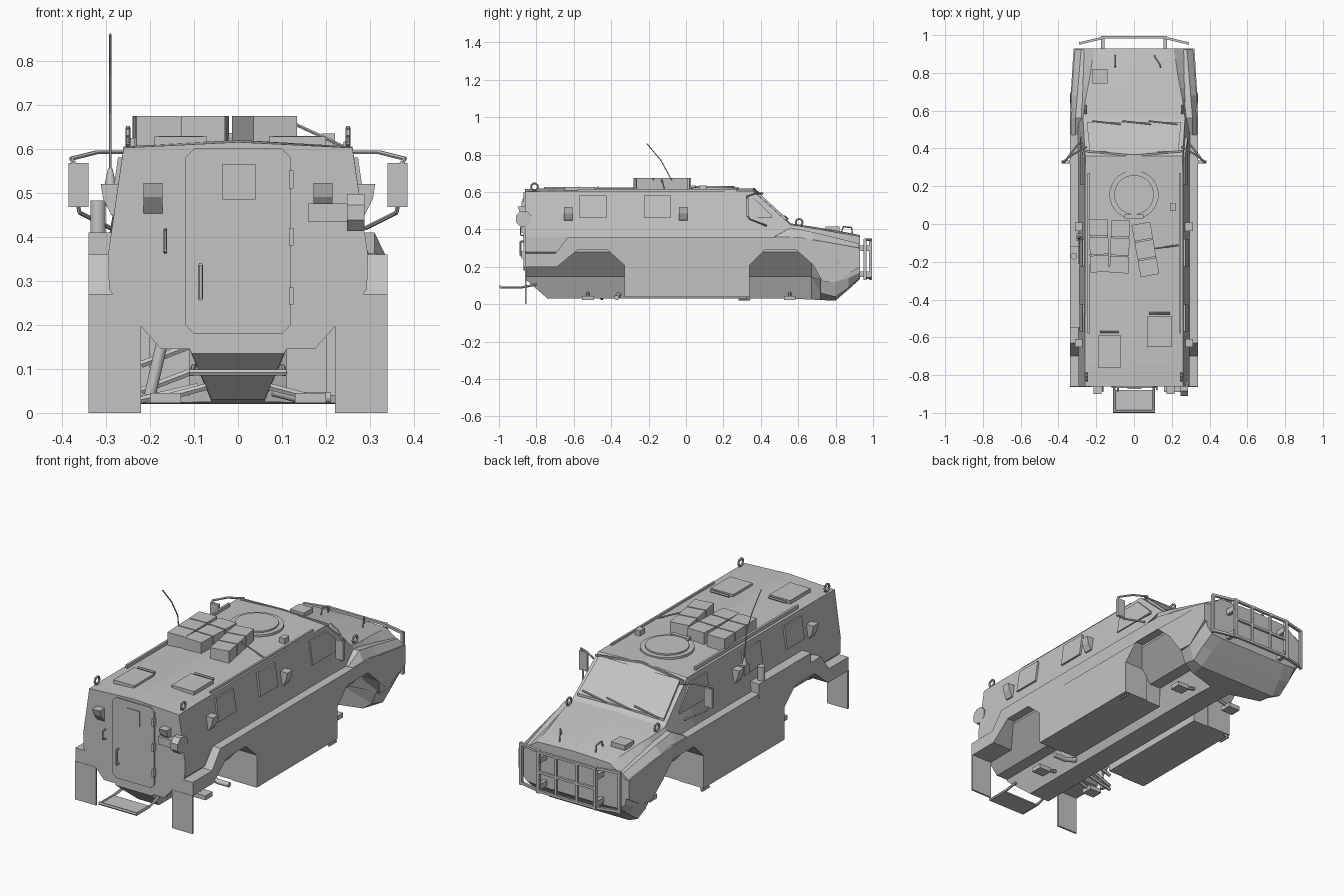
import bpy, bmesh, math
from mathutils import Vector, Matrix

grey = bpy.data.materials.new("armour_grey")
grey.diffuse_color = (0.55, 0.55, 0.55, 1)


def finish(name, bm, smooth=False):
    bmesh.ops.recalc_face_normals(bm, faces=bm.faces)
    me = bpy.data.meshes.new(name)
    bm.to_mesh(me)
    bm.free()
    me.materials.append(grey)
    ob = bpy.data.objects.new(name, me)
    bpy.context.collection.objects.link(ob)
    if smooth:
        for p in me.polygons:
            p.use_smooth = len(p.vertices) == 4
    return ob


def loft(name, rings):
    bm = bmesh.new()
    vs = [[bm.verts.new(p) for p in r] for r in rings]
    n = len(rings[0])
    for a, b in zip(vs, vs[1:]):
        for i in range(n):
            j = (i + 1) % n
            bm.faces.new((a[i], a[j], b[j], b[i]))
    bm.faces.new(vs[0])
    bm.faces.new(vs[-1])
    return finish(name, bm)


def box(name, lo, hi, rot=None):
    lo, hi = Vector(lo), Vector(hi)
    bm = bmesh.new()
    bmesh.ops.create_cube(bm, size=1)
    m = Matrix.Translation((lo + hi) / 2)
    if rot:
        m = m @ Matrix.Rotation(math.radians(rot[0]), 4, rot[1])
    bm.transform(m @ Matrix.Diagonal((*(hi - lo), 1)))
    return finish(name, bm)


def cyl(name, p, q, r, n=12, r2=None):
    p, q = Vector(p), Vector(q)
    bm = bmesh.new()
    bmesh.ops.create_cone(bm, cap_ends=True, segments=n, radius1=r,
                          radius2=r if r2 is None else r2, depth=(q - p).length)
    rot = (q - p).to_track_quat('Z', 'Y').to_matrix().to_4x4()
    bm.transform(Matrix.Translation((p + q) / 2) @ rot @ Matrix.Rotation(math.pi / n, 4, 'Z'))
    return finish(name, bm, n > 8)


def bars(name, pts, r=0.006, n=6):
    for p, q in zip(pts, pts[1:]):
        cyl(name, p, q, r, n)


def side_x(z):
    return 0.295 - (z - 0.36) * 0.143


# Hull: lofted half sections, bottom to roof edge, then ridge height
V = [(.11, .145), (.175, .145), (.293, .28)]
sections = [
    (-.86, [(.105, .135)] + V + [(.295, .36), (.26, .602)], .615),
    (-.74, [(.06, .03)] + V + [(.295, .36), (.26, .605)], .62),
    (.36, [(.06, .03)] + V + [(.295, .36), (.258, .605)], .618),
    (.56, [(.06, .03)] + V + [(.30, .36), (.27, .425)], .432),
    (.67, [(.06, .025)] + V + [(.30, .35), (.255, .408)], .416),
    (.72, [(.22, .022), (.27, .06), (.30, .13), (.32, .25), (.305, .34), (.245, .40)], .408),
    (.80, [(.23, .02), (.28, .04), (.305, .12), (.32, .23), (.31, .32), (.23, .385)], .395),
    (.87, [(.22, .08), (.28, .09), (.305, .14), (.315, .23), (.31, .305), (.22, .373)], .382),
    (.93, [(.20, .135), (.27, .14), (.30, .17), (.31, .24), (.31, .29), (.21, .362)], .37),
]
loft("hull", [[(x, y, z) for x, z in h] + [(0, y, r)] + [(-x, y, z) for x, z in reversed(h)]
              for y, h, r in sections])

# Side skirts with wheel arches, tapering towards the nose
skirt = [(-.86, .27), (-.86, .20), (-.69, .20), (-.58, .29), (-.42, .29), (-.33, .21), (-.33, .04),
         (.34, .04), (.34, .21), (.42, .29), (.59, .29), (.68, .21), (.73, .12), (.80, .12),
         (.93, .20), (.93, .30), (.60, .36), (-.63, .36), (-.70, .27)]
for s in (-1, 1):
    def outer(y, z):
        return .34 - max(0, y - .68) * .08 - (max(0, .2 - z) * .3 if y > .69 else 0)
    loft("side_skirt", [[(s * .2, y, z) for y, z in skirt], [(s * outer(y, z), y, z) for y, z in skirt]])
    # sloping shoulder over the front fender
    loft("fender_shoulder", [[(s * .2, y, z - .02), (s * a, y, z), (s * b, y, t), (s * .2, y, t)]
                             for y, z, a, b, t in ((.47, .358, .335, .31, .362), (.56, .358, .335, .31, .41),
                                                   (.68, .342, .335, .30, .385), (.925, .299, .315, .28, .325))])
    # mudflaps
    box("mudflap", (s * .22, -.862, 0), (s * .34, -.852, .2))
    # windows, plates leaning with the wall
    for y0, y1 in ((-.57, -.425), (-.225, -.08)):
        box("side_window", (s * side_x(.52) - .009, y0, .46), (s * side_x(.52) + .009, y1, .58),
            (-s * 8.1, 'Y'))
    win = [(.21, .46), (.21, .58), (.35, .58), (.46, .475), (.46, .46)]
    loft("cab_window", [[(s * (side_x(z) + d), y, z) for y, z in win] for d in (-.012, .006)])
    # wedge lamps on the flanks and on the rear
    for y in (-.63, -.015):
        loft("side_lamp", [[(s * .26, y + a, .445), (s * .26, y + a, .52), (s * .312, y + a, .52),
                            (s * .306, y + a, .485), (s * .288, y + a, .45)] for a in (-.022, .022)])
    loft("rear_lamp", [[(s * .193 + a, -.855, .447), (s * .193 + a, -.855, .522),
                        (s * .193 + a, -.90, .522), (s * .193 + a, -.89, .49)] for a in (-.022, .022)])
    # mirrors and arms
    box("mirror", (s * .34, .32, .468), (s * .385, .335, .567))
    bars("mirror_arm", [(s * .25, .41, .592), (s * .32, .37, .592), (s * .38, .327, .577),
                        (s * .365, .327, .56)], .005)
    bars("mirror_brace", [(s * .365, .327, .48), (s * .36, .34, .455), (s * .29, .43, .42)], .005)
    # lifting eyes
    for x, y, z in ((.25, -.81, .61), (.255, .605, .42)):
        ring = [(s * x, y + .019 * math.cos(a * math.pi / 4), z + .018 + .019 * math.sin(a * math.pi / 4))
                for a in range(9)]
        bars("lifting_eye", ring, .006)
    # bull bar wings
    w = [(s * .165, .985), (s * .285, .957)]
    for z in (.14, .345):
        bars("bull_bar_wing", [(x, y, z) for x, y in w], .009, 4)
    bars("bull_bar_end", [(s * .285, .957, .13), (s * .285, .957, .35)], .01, 4)
    bars("bull_bar_post", [(s * .165, .987, .13), (s * .165, .987, .352)], .012, 4)
    bars("bull_bar_inner_post", [(s * .06, .988, .14), (s * .06, .988, .345)], .009, 4)
    for z in (.16, .30):
        box("bull_bar_mount", (s * .165 - .01, .91, z - .015), (s * .165 + .01, .985, z + .015))
    # lower axle mounts
    for y in (-.525, .555):
        box("axle_mount", (s * .165 - .035, y - .03, .022), (s * .165 + .035, y + .03, .045))
        bars("axle_link", [(s * .07, y, .06), (s * .165, y, .035)], .009)
    # step brackets under the skirt
    bars("side_step", [(s * .31, .32, .05), (s * .33, .34, .025), (s * .33, .28, .025)], .006)
    # rear step arms
    bars("rear_step_arm", [(s * .10, -.80, .105), (s * .105, -.88, .09), (s * .105, -.99, .09)], .007)

# Belly lockers between the axles
for s in (-1, 1):
    box("belly_locker", (s * .11, -.325, .04), (s * .33, .335, .25))
box("locker_left_top", (-.34, -.55, .30), (-.28, -.12, .41))
cyl("air_filter", (-.318, -.17, .41), (-.318, -.17, .482), .018)

# Roof gutters
box("roof_rail", (-.246, -.58, .60), (-.234, .27, .624))
box("roof_rail", (.24, -.58, .60), (.25, .27, .616))

# Bull bar centre
for z in (.14, .24, .345):
    bars("bull_bar_rail", [(-.165, .988, z), (.165, .988, z)], .009, 4)

# Hood grab handles and box
for x, dx in ((-.10, 0), (.14, .03)):
    bars("hood_handle", [(x, .83, .38), (x, .84, .415), (x - dx, .885, .41), (x - dx, .89, .375)], .004)
box("hood_box", (-.22, .745, .39), (-.14, .82, .415))

# Windscreen, brow and wipers
loft("windscreen", [[(x * w, y, z + d) for x, y, z, w in
                     ((-1, .385, .593, .235), (1, .385, .593, .235), (1, .54, .452, .25), (-1, .54, .452, .25))]
                    for d in (-.01, .006)])
bars("windscreen_brow", [(-.255, .385, .597), (0, .362, .618), (.255, .385, .597)], .006, 4)
for x in (-.22, -.06, .08):
    bars("wiper", [(x, .545, .456), (x + .15, .528, .472)], .004)

# Rear door with window, hinges and handles
door = [(-.12, .20), (-.10, .18), (.10, .18), (.12, .20), (.12, .58), (.10, .60), (-.10, .60), (-.12, .58)]
loft("rear_door", [[(x, y, z) for x, z in door] for y in (-.85, -.868)])
box("door_window", (-.035, -.873, .485), (.04, -.86, .565))
for z in (.53, .40, .265):
    box("door_hinge", (.116, -.88, z - .02), (.126, -.86, z + .02))
bars("door_handle", [(-.085, -.865, .335), (-.085, -.885, .335), (-.085, -.885, .26), (-.085, -.865, .26)], .006)
bars("grab_handle", [(-.165, -.86, .415), (-.165, -.885, .41), (-.165, -.885, .37), (-.165, -.86, .365)], .004)

# Rear reel on its bracket
cyl("rear_reel", (.247, -.868, .455), (.287, -.868, .455), .045, 8)
box("reel_bracket", (.16, -.89, .433), (.25, -.855, .475))

# Folding rear step
box("rear_step", (-.10, -.99, .085), (.10, -.88, .092))
bars("rear_step_edge", [(-.11, -.992, .092), (.11, -.992, .092)], .008)

# Exhaust and suspension rods
bars("exhaust", [(.08, -.36, .05), (.14, -.37, .035), (.21, -.37, .035)], .013, 10)
for z0, z1 in ((.03, .06), (.05, .10), (.11, .16)):
    bars("suspension_rod", [(-.22, -.45, z0), (-.09, -.45, z1)], .009)
bars("damper", [(-.2, -.48, .04), (-.17, -.48, .17)], .014, 10)

# Roof hatches with handles
for x0, x1, y0, y1 in ((-.19, -.07, -.76, -.59), (.07, .20, -.65, -.49)):
    box("roof_hatch", (x0, y0, .60), (x1, y1, .628))
    bars("hatch_bar", [(x0 + .01, y1 + .018, .624), (x1 - .01, y1 + .018, .624)], .006)

# Round gunner hatch
cyl("hatch_ring", (0, .155, .60), (0, .155, .624), .13, 24)
cyl("hatch_lid", (0, .155, .62), (0, .155, .632), .105, 24)
box("hatch_latch", (-.05, .03, .61), (.05, .05, .636))
box("roof_vent", (.19, .07, .60), (.22, .11, .635))

# Roof packs, each split into padded pouches
for cx, cy, ang in ((-.185, -.115, 2), (-.075, -.12, -2), (.06, -.135, 10)):
    m = Matrix.Translation((cx, cy, 0)) @ Matrix.Rotation(math.radians(ang), 4, 'Z')
    for a, b in ((-.14, -.052), (-.046, .046), (.052, .14)):
        box("roof_pack", (-.05, a, .605), (.05, b, .674)).data.transform(m)
    box("pack_core", (-.046, -.135, .605), (.046, .135, .665)).data.transform(m)
bars("pack_strap", [(.11, -.13, .665), (.25, -.11, .60)], .004)

# Whip antenna
box("antenna_bracket", (-.305, -.09, .47), (-.265, -.05, .52))
cyl("antenna_base", (-.29, -.07, .515), (-.29, -.07, .555), .014, 10, .005)
bars("antenna", [(-.29, -.07, .55), (-.29, -.085, .68), (-.29, -.135, .77), (-.29, -.21, .86)], .003)
